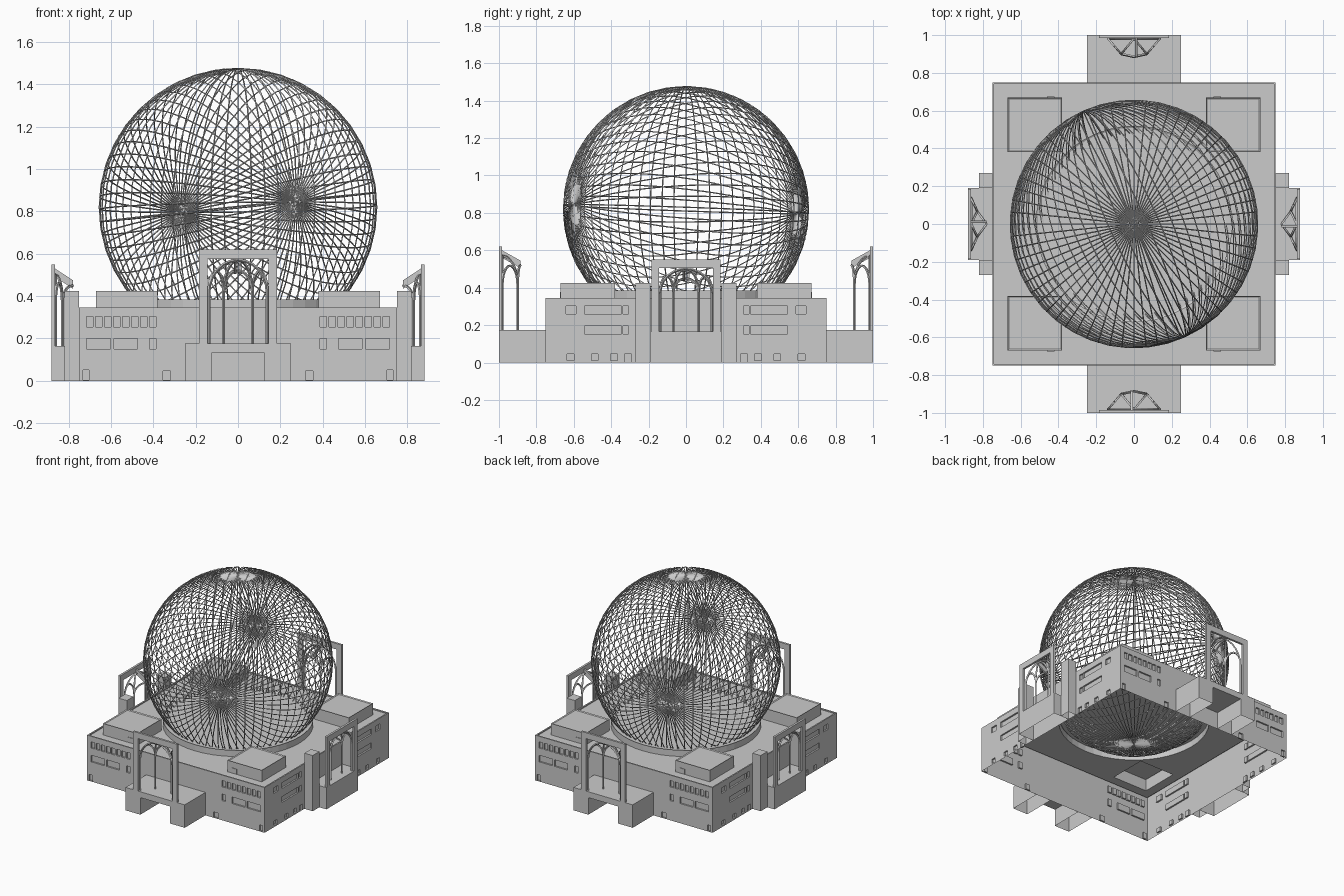
import bpy, bmesh, math
from mathutils import Matrix, Vector

if "Cube" in bpy.data.objects:
    bpy.data.objects.remove(bpy.data.objects["Cube"])


def finish(name, bm, mat):
    bmesh.ops.recalc_face_normals(bm, faces=bm.faces)
    me = bpy.data.meshes.new(name)
    bm.to_mesh(me)
    bm.free()
    ob = bpy.data.objects.new(name, me)
    ob.matrix_world = mat
    bpy.context.collection.objects.link(ob)
    return ob


def rect(u0, u1, v0, v1):
    return [(u0, v0), (u1, v0), (u1, v1), (u0, v1)]


def facing(k, dist):
    """Upright plane: local x across, y up, z outward; k quarter turns from the front."""
    return (Matrix.Rotation(k * math.pi / 2, 4, 'Z') @ Matrix.Translation((0, -dist, 0))
            @ Matrix.Rotation(math.pi / 2, 4, 'X'))


def panel(name, outline, holes, mat, cap=True, lip=0):
    """Flat sheet whose holes are pushed in or out by a depth."""
    bm = bmesh.new()

    def loop(pts, z=0):
        return [bm.verts.new((u, v, z)) for u, v in pts]

    def ring(vs):
        return [bm.edges.new((vs[i], vs[i - 1])) for i in range(len(vs))]

    edges = ring(loop(outline))
    loops = []
    for pts, depth in holes:
        vs = loop(pts)
        edges += ring(vs)
        loops.append((vs, pts, depth))
    bmesh.ops.triangle_fill(bm, use_beauty=True, use_dissolve=False, edges=edges, normal=(0, 0, 1))
    caps = []
    for vs, pts, depth in loops:
        top = loop(pts, depth)
        for i in range(len(vs)):
            bm.faces.new((vs[i - 1], vs[i], top[i], top[i - 1]))
        if cap:
            caps.append(bm.faces.new(top))
    if lip:
        bm.normal_update()
        bmesh.ops.inset_individual(bm, faces=caps, thickness=lip, depth=-0.006)
    return finish(name, bm, mat)


def prism(name, pts, depth, mat, open_bottom=True):
    """Profile extruded inward, optionally without its underside on the ground."""
    bm = bmesh.new()
    a = [bm.verts.new((u, v, 0)) for u, v in pts]
    b = [bm.verts.new((u, v, -depth)) for u, v in pts]
    bm.faces.new(a)
    bm.faces.new(b[::-1])
    for i in range(len(a)):
        if open_bottom and abs(pts[i][1]) < 1e-6 and abs(pts[i - 1][1]) < 1e-6:
            continue
        bm.faces.new((a[i - 1], b[i - 1], b[i], a[i]))
    return finish(name, bm, mat)


def gate(w, b, wi, h, t):
    """Outline of an upside-down U."""
    return [(-w, b), (-wi, b), (-wi, h), (wi, h), (wi, b), (w, b), (w, t), (-w, t)]


def struts(name, paths, radius, mat, cyclic=False):
    cu = bpy.data.curves.new(name, 'CURVE')
    cu.dimensions = '3D'
    cu.bevel_depth = radius
    cu.bevel_resolution = 0
    cu.use_fill_caps = not cyclic
    for path in paths:
        sp = cu.splines.new('POLY')
        sp.points.add(len(path) - 1)
        for p, co in zip(sp.points, path):
            p.co = (*co, 1)
        sp.use_cyclic_u = cyclic
        sp.use_smooth = False
    ob = bpy.data.objects.new(name, cu)
    ob.matrix_world = mat
    bpy.context.collection.objects.link(ob)


# Roof with raised drum and corner rooms, plus parapet
circle = [(0.52 * math.cos(a * math.pi / 24), 0.52 * math.sin(a * math.pi / 24)) for a in range(48)]
rooms = [rect(*sorted((sx * .38, sx * .67)), *sorted((sy * .38, sy * .67)))
         for sx in (-1, 1) for sy in (-1, 1)]
panel("roof", rect(-.74, .74, -.74, .74), [(circle, .048)] + [(r, .088) for r in rooms],
      Matrix.Translation((0, 0, .337)), lip=.01)
panel("parapet", rect(-.75, .75, -.75, .75), [(rect(-.74, .74, -.74, .74), -.008)],
      Matrix.Translation((0, 0, .345)), cap=False)

# Window and door openings, given for one half of each wall
front_half = [(.388 + i * .0425, .418 + i * .0425, .255, .303) for i in range(8)]
front_half += [(.388, .418, .15, .2), (.475, .585, .15, .2), (.602, .715, .15, .2),
               (.318, .355, .003, .045), (.705, .733, .003, .05)]
side_half = [(u0, u1, z, z + .043) for z in (.258, .152) for u0, u1 in ((.307, .338), (.346, .542))]
side_half += [(.588, .642, .258, .301), (.292, .328, .003, .045), (.367, .403, .012, .045),
              (.47, .505, .012, .045), (.6, .636, .012, .045)]

for k, side in enumerate(("front", "right", "back", "left")):
    main = k % 2 == 0
    half = front_half if main else side_half
    holes = [(rect(*sorted((s * a, s * b)), c, d), -.012) for a, b, c, d in half for s in (-1, 1)]
    panel(side + "_wall", rect(-.75, .75, 0, .345), holes, facing(k, .75))

    # Entrance blocks: tunnelled at front and back, solid with pillars at the sides
    if main:
        dist, base, top, col, ridge = 1.0, .175, .62, .1, .115
        prism(side + "_entrance", gate(.25, 0, .125, .13, base), .25, facing(k, dist))
        for s in (-1, 1):
            prism(side + "_roof_door", rect(*sorted((s * .42, s * .46)), .34, .378), .004,
                  facing(k, .674), False)
    else:
        dist, base, top, col, ridge = .88, .165, .55, .05, .1
        prism(side + "_entrance", rect(-.19, .19, 0, base), .13, facing(k, dist))
        for s in (-1, 1):
            prism(side + "_pillar", rect(*sorted((s * .19, s * .27)), 0, .425), .07, facing(k, .82))

    # Portal frame
    prism(side + "_portal_frame", gate(.185, base, .145, top - .045, top), .016, facing(k, dist), False)

    # Columns and pointed ribs (local z is negative going inward)
    spring = base + (top - base) * .54
    outer = [Vector((s * .138, spring, -.018)) for s in (-1, 1)]
    inner = [Vector((s * .068, spring, -col)) for s in (-1, 1)]
    apex = Vector((0, top - .05, -.018))
    low_apex = Vector((0, top - .1, -ridge))

    def rib(p, q):
        return [Vector((p.x + (q.x - p.x) * (1 - math.cos(t)),
                        p.y + (q.y - p.y) * math.sin(t),
                        p.z + (q.z - p.z) * (1 - math.cos(t))))
                for t in (i * math.pi / 12 for i in range(7))]

    paths = [[Vector((p.x, base, p.z)), p] for p in outer + inner]
    for o, i in zip(outer, inner):
        mid = (o + i) / 2 + Vector((0, (top - spring) * .5, 0))
        paths += [rib(o, apex), rib(i, apex), rib(i, low_apex), rib(o, mid), rib(i, mid)]
    struts(side + "_portal_ribs", paths, .007, facing(k, dist))
    prism(side + "_portal_ridge", [(.016, top - .06), (ridge, top - .115), (ridge, top - .075), (.016, top - .02)],
          .012, facing(k, dist) @ Matrix.Translation((-.006, 0, 0)) @ Matrix.Rotation(math.pi / 2, 4, 'Y'), False)

# Lattice globe: two families of great circles on different axes
R, N, SEG = .655, 32, 40
great = []
for i in range(N):
    a = i * math.pi / N
    great.append([(R * math.sin(t) * math.cos(a), R * math.sin(t) * math.sin(a), R * math.cos(t))
                  for t in (j * 2 * math.pi / SEG for j in range(SEG))])
centre = Matrix.Translation((0, 0, .82))
struts("globe_upright_circles", great, .0034, centre, True)
tilt = Vector((.27, -.6, .025)).to_track_quat('Z', 'Y').to_matrix().to_4x4()
struts("globe_tilted_circles", great, .0034, centre @ tilt, True)
